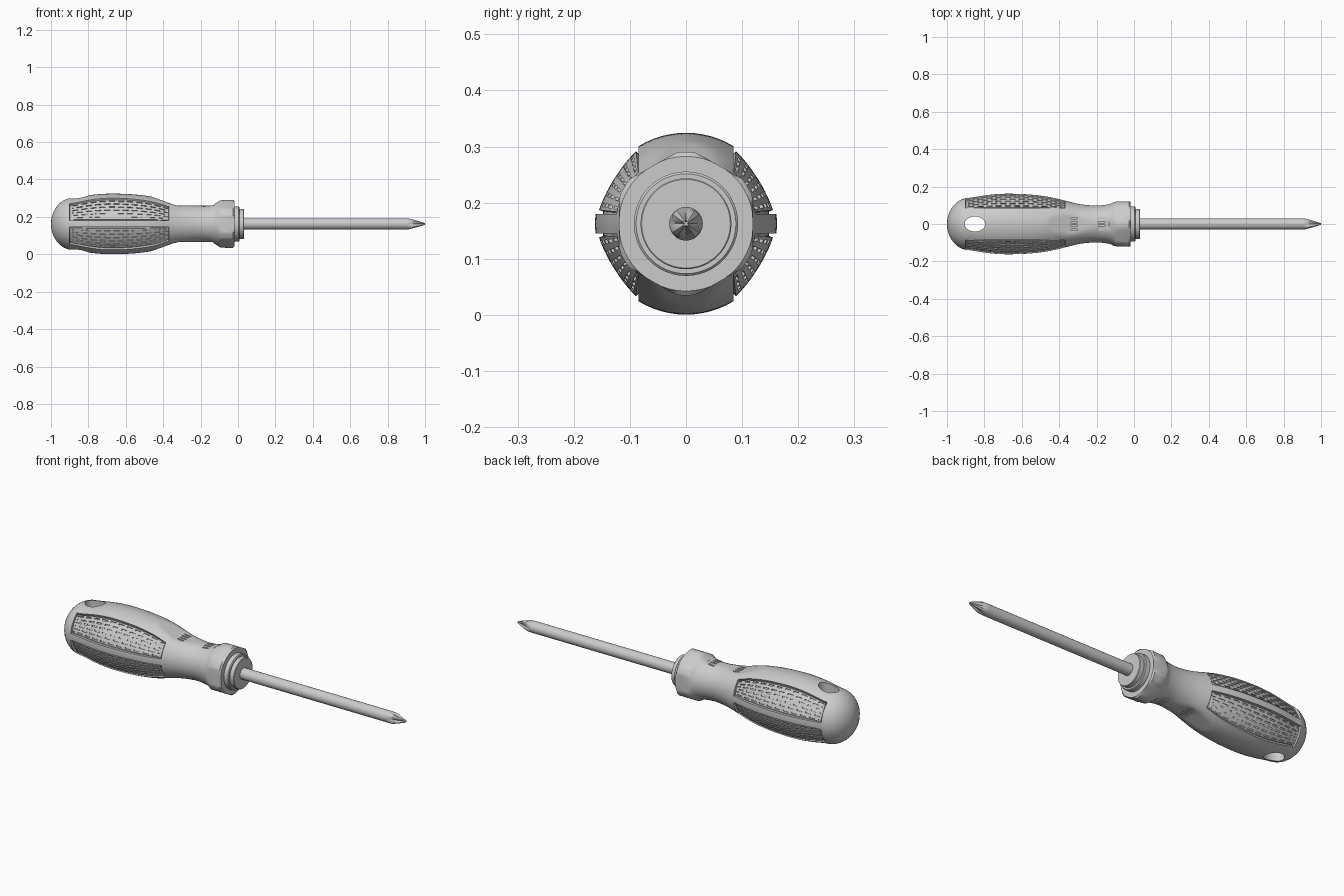
import bpy, bmesh, math
from mathutils import Vector, Matrix

if "Cube" in bpy.data.objects:
    bpy.data.objects.remove(bpy.data.objects["Cube"])

AXIS = 0.1625
X0, X1 = -0.9, -0.37          # extent of the grip panels
grey = bpy.data.materials.new("light grey")
grey.diffuse_color = (0.6, 0.6, 0.6, 1)
grey.use_nodes = True
grey.node_tree.nodes["Principled BSDF"].inputs["Base Color"].default_value = grey.diffuse_color


def finish(name, bm, angle=30):
    bmesh.ops.recalc_face_normals(bm, faces=bm.faces)
    me = bpy.data.meshes.new(name)
    bm.to_mesh(me)
    bm.free()
    me.materials.append(grey)
    ob = bpy.data.objects.new(name, me)
    bpy.context.collection.objects.link(ob)
    smooth(ob, angle)
    return ob


def smooth(ob, angle=30):
    bpy.ops.object.select_all(action='DESELECT')
    ob.select_set(True)
    bpy.context.view_layer.objects.active = ob
    bpy.ops.object.shade_smooth_by_angle(angle=math.radians(angle))


def loft(rings):
    """Skin equal-length rings of points and cap both ends; returns face grid."""
    bm = bmesh.new()
    rows = [[bm.verts.new(p) for p in ring] for ring in rings]
    n = len(rows[0])
    grid = [[bm.faces.new((a[j], a[(j + 1) % n], b[(j + 1) % n], b[j]))
             for j in range(n)] for a, b in zip(rows, rows[1:])]
    bm.faces.new(rows[0])
    bm.faces.new(rows[-1])
    return bm, grid


def ring(x, r, n=48, f=lambda a: 1):
    return [(x, r * f(a) * math.cos(a), AXIS + r * f(a) * math.sin(a))
            for a in (2 * math.pi * i / n for i in range(n))]


# Handle outline: domed butt, swelling grip, narrow neck, collar
PROFILE = [(-.88, .14), (-.84, .146), (-.79, .154), (-.73, .160), (-.66, .162),
           (-.55, .157), (-.45, .144), (-.37, .125), (-.30, .108), (-.25, .101),
           (-.20, .098), (-.15, .103), (-.12, .110), (-.095, .126), (-.06, .128),
           (-.026, .128), (-.019, .120)]


def radius(x):
    if x < -.88:
        return max(.004, .14 * math.sqrt(max(0, 1 - ((x + .88) / .12) ** 2)))
    P = PROFILE
    i = max(k for k in range(len(P) - 1) if P[k][0] <= x + 1e-9 or k == 0)
    def slope(k):
        a, b = P[max(k - 1, 0)], P[min(k + 1, len(P) - 1)]
        return (b[1] - a[1]) / (b[0] - a[0])
    h = P[i + 1][0] - P[i][0]
    t = min(1, (x - P[i][0]) / h)
    if i >= len(P) - 5:
        return P[i][1] + t * (P[i + 1][1] - P[i][1])
    return ((2*t**3 - 3*t**2 + 1) * P[i][1] + (t**3 - 2*t**2 + t) * h * slope(i)
            + (3*t**2 - 2*t**3) * P[i + 1][1] + (t**3 - t**2) * h * slope(i + 1))


# Columns of one quarter: side rib, textured panel, smooth top band
ROWS = 6
quarter = [('rib', t, None) for t in (0, .5, 1)]
quarter += [('panel', f, None) for f in (.012, .045, .055)]
for k in range(ROWS):
    quarter += [('panel', .055 + .89 * (k + e) / ROWS, k) for e in (.33, .67)]
quarter += [('panel', f, None) for f in (.945, .955, .988)]
quarter += [('band', t / 6, None) for t in range(7)]
fwd, back = quarter, quarter[::-1]
columns = ([(c, 1, 1) for c in fwd] + [(c, -1, 1) for c in back[1:]]
           + [(c, -1, -1) for c in fwd[1:]] + [(c, 1, -1) for c in back[1:-1]])

# Stations along the handle
xs = [-.88 - .12 * math.cos(math.radians(a)) for a in (0, 6, 14, 24, 34, 44, 54, 64, 73)]
panel_start = len(xs)
xs += [X0, X0 + .0005, X0 + .006, X0 + .007]
dash_start = len(xs)
PERIODS = 10
xs += [-.887 + .049 * p + d for p in range(PERIODS) for d in (0, .008, .0245, .0325)]
xs += [-.887 + .049 * PERIODS + d for d in (0, .008, .0245, .0325)]
dash_end = len(xs)
xs += [X1 - .007, X1 - .006, X1 - .0005, X1]
xs += [-.345, -.32, -.30, -.275, -.25, -.225, -.20, -.175, -.15, -.135, -.12,
       -.107, -.095, -.06, -.026, -.019]
xs.sort()


def handle_point(x, col):
    (kind, t, _), sy, sz = col
    r = radius(x)
    rr = max(r, .125)
    lo, hi = math.asin(.017 / rr), math.acos(.085 / rr)
    a = {'rib': lo * t, 'panel': lo + (hi - lo) * t,
         'band': hi + (math.pi / 2 - hi) * t}[kind]
    if kind == 'panel' and X0 + .0004 < x < X1 - .0004:
        border = (t < .05 or t > .95 or x < X0 + .0065 or x > X1 - .0065)
        r -= .013 if border else .004 + .007 * math.sin(math.pi * t)
    if x > -.2:      # hexagonal collar with rounded corners
        off = (a - math.pi / 6) % (math.pi / 3) - math.pi / 6
        r = min(r, .119 / math.cos(off))
    z = r * math.sin(a)
    if x < -.13:     # flattened neck
        z = min(z, .098 + .36 * max(0, -.33 - x))
    return (x, sy * r * math.cos(a), AXIS + sz * z)


bm, grid = loft([[handle_point(x, c) for c in columns] for x in xs])
# Brick pattern of sunken dashes in the panels
dashes = []
for i in range(dash_start, dash_end - 1):
    phase = (i - dash_start) % 4
    for j in range(len(columns)):
        k, k2 = columns[j][0][2], columns[(j + 1) % len(columns)][0][2]
        if k is not None and k == k2 and phase in ((0, 1, 2) if k % 2 else (2, 3, 0)):
            dashes.append(grid[i][j])
res = bmesh.ops.extrude_face_region(bm, geom=dashes)
bmesh.ops.delete(bm, geom=[f for f in dashes if f.is_valid], context='FACES')
for v in res['geom']:
    if isinstance(v, bmesh.types.BMVert):
        s = 1 - .006 / math.hypot(v.co.y, v.co.z - AXIS)
        v.co.y *= s
        v.co.z = AXIS + (v.co.z - AXIS) * s
handle = finish("handle", bm)

# Hanging hole and neck grooves, cut from the handle
bm = bmesh.new()
bmesh.ops.create_cone(bm, cap_ends=True, segments=40, radius1=1, radius2=1, depth=1,
                      matrix=Matrix.Translation((-.85, 0, AXIS))
                      @ Matrix.Diagonal((.055, .04, .5, 1)))
for x in (-.32, -.172):
    for k in range(4):
        for s in (-1, 1):
            bmesh.ops.create_cube(bm, size=1, matrix=Matrix.Translation(
                (x, -.03 + .02 * k, AXIS + s * .102)) @ Matrix.Diagonal((.036, .007, .026, 1)))
cutter = finish("handle_cutter", bm)
cutter.hide_render = True
mod = handle.modifiers.new("cuts", 'BOOLEAN')
mod.operation = 'DIFFERENCE'
mod.solver = 'EXACT'
mod.object = cutter
bpy.context.view_layer.objects.active = handle
bpy.ops.object.modifier_apply(modifier=mod.name)
bpy.data.objects.remove(cutter)
smooth(handle)

# Stepped ferrule at the front of the handle
finish("ferrule", loft([ring(x, r) for x, r in (
    (-.03, .093), (.004, .093), (.008, .089), (.008, .081), (.03, .081), (.032, .079))])[0])

# Round shaft
finish("shaft", loft([ring(.02, .03, 32), ring(.905, .03, 32)])[0])


# Cross tip with four tapered flutes
def flute(depth):
    def f(a):
        off = abs((a + math.pi / 4) % (math.pi / 2) - math.pi / 4)
        return 1 - depth * max(0, 1 - off / math.radians(34))
    return f


finish("cross_tip", loft([ring(x, r, 32, flute(d)) for x, r, d in (
    (.904, .03, 0), (.91, .03, 0), (.935, .0285, .3), (.96, .020, .5),
    (.985, .011, .6), (1.0, .005, .5))])[0], 25)
